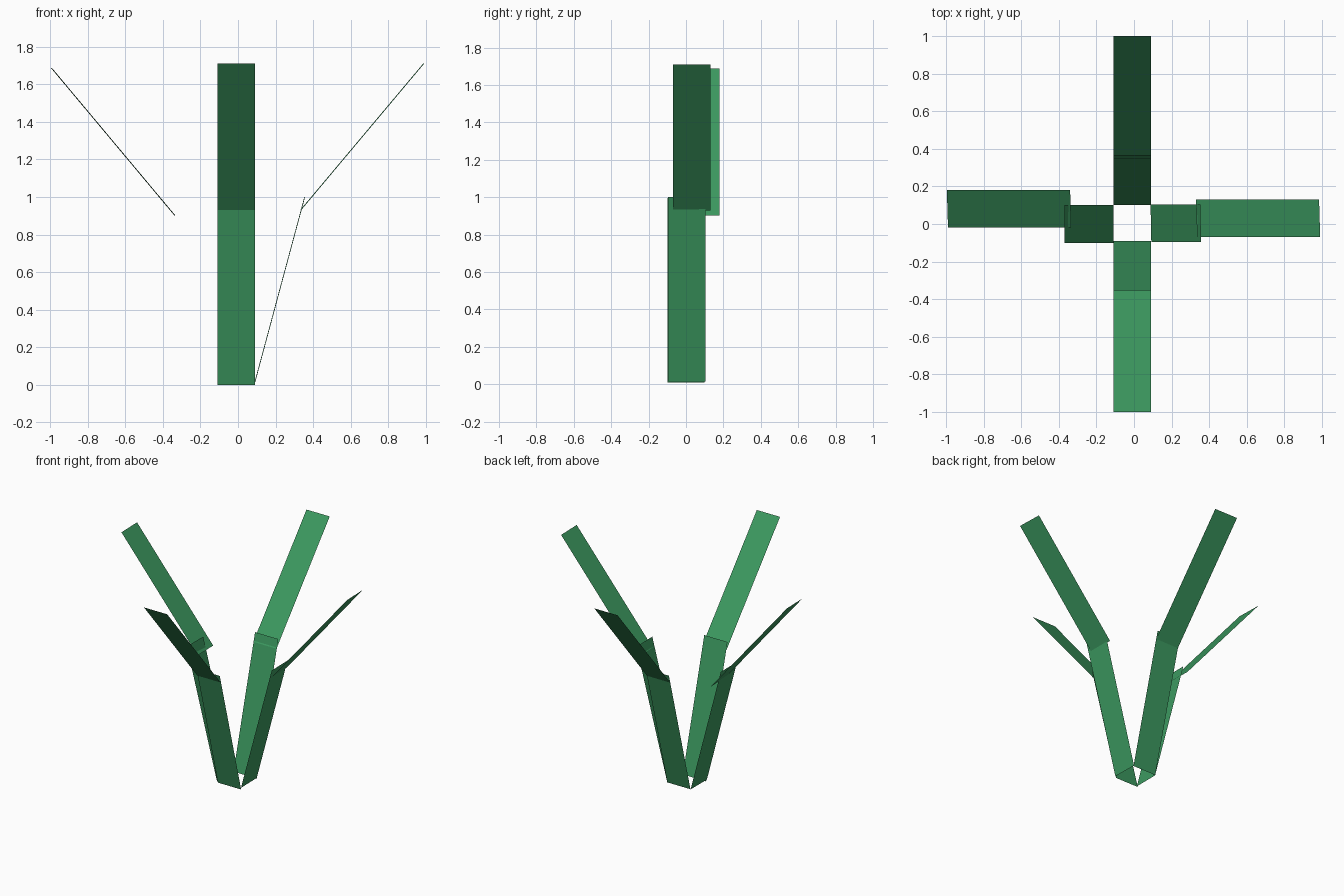
import bpy
import bmesh
from mathutils import Vector

if "Cube" in bpy.data.objects:
    bpy.data.objects.remove(bpy.data.objects["Cube"])

green = bpy.data.materials.new("leaf green")
green.diffuse_color = (0.045, 0.32, 0.117, 1)
green.use_nodes = True
green.node_tree.nodes["Principled BSDF"].inputs["Base Color"].default_value = green.diffuse_color


def strip(name, start, end, across):
    """Flat single-sided leaf strip 0.2 wide, from start centre to end centre."""
    start, end = Vector(start), Vector(end)
    half = Vector(across).normalized() * 0.1
    bm = bmesh.new()
    points = (start - half, start + half, end + half, end - half)
    bm.faces.new([bm.verts.new(p) for p in points])
    mesh = bpy.data.meshes.new(name)
    bm.to_mesh(mesh)
    bm.free()
    mesh.materials.append(green)
    obj = bpy.data.objects.new(name, mesh)
    bpy.context.collection.objects.link(obj)


# Each leaf: lower strip at 15 degrees from vertical, upper strip at 40 degrees
leaves = {
    "right": (((0.09, 0.005, 0.015), (0.355, 0.005, 1.0), (-0.02, 1, 0)),
              ((0.333, 0.03, 0.93), (0.988, 0.03, 1.71), (-0.03, 1, 0))),
    "left": (((-0.11, 0, 0.01), (-0.37, 0, 0.995), (0, 1, 0)),
             ((-0.337, 0.08, 0.903), (-0.993, 0.08, 1.687), (-0.03, 1, 0))),
    "front": (((-0.01, -0.09, 0), (-0.01, -0.353, 0.985), (1, 0, 0)),
              ((-0.01, -0.343, 0.93), (-0.01, -1.0, 1.712), (1, 0, 0))),
    "back": (((-0.01, 0.102, 0.012), (-0.01, 0.367, 0.997), (1, 0, 0)),
             ((-0.01, 0.345, 0.93), (-0.01, 1.0, 1.71), (1, 0, 0))),
}
for side, (lower, upper) in leaves.items():
    strip(f"{side}_leaf_lower", *lower)
    strip(f"{side}_leaf_upper", *upper)
